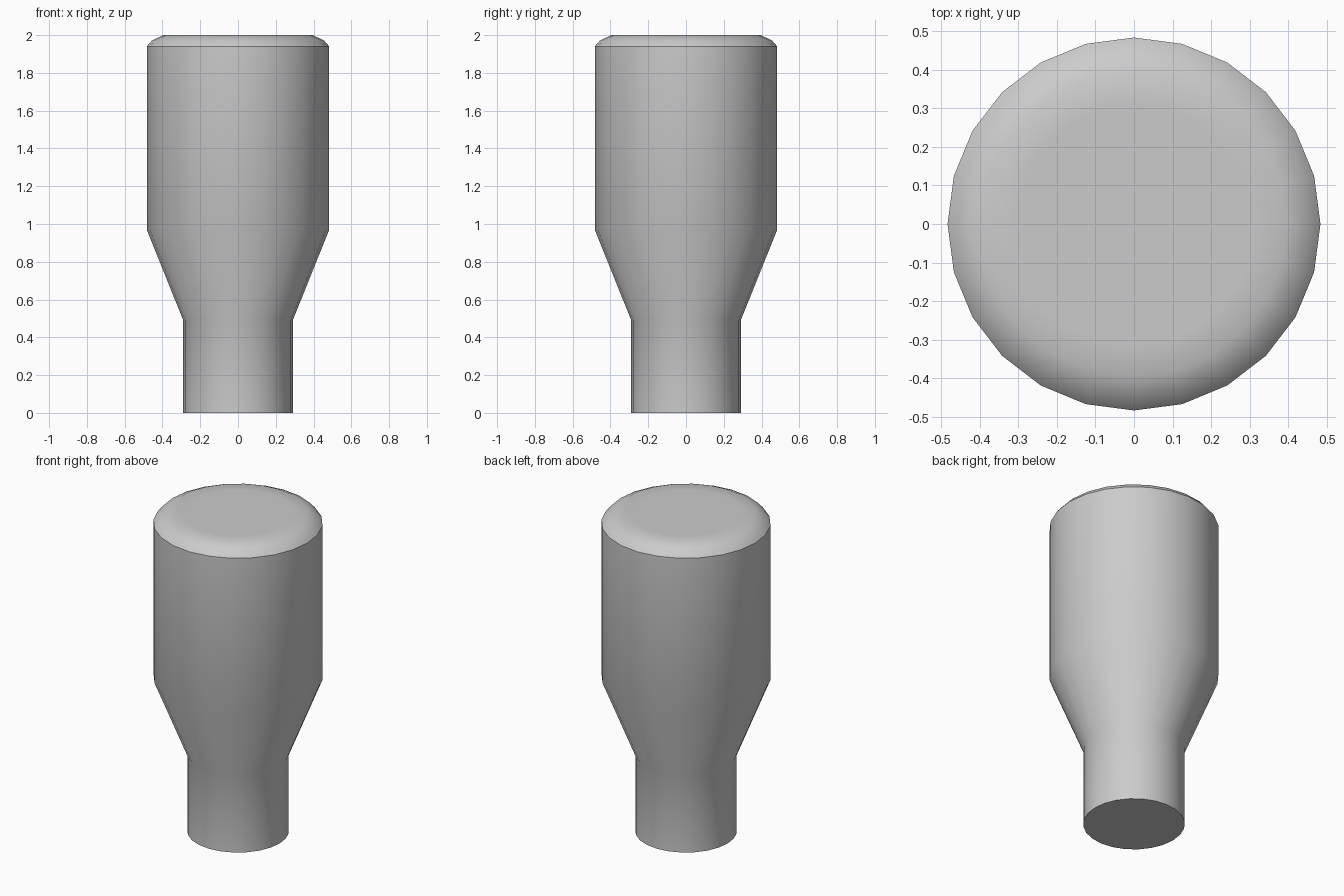
import bpy, bmesh, math

if "Cube" in bpy.data.objects:
    bpy.data.objects.remove(bpy.data.objects["Cube"])

SIDES = 24

# Outer profile from base to top: (radius, height)
PROFILE = [(0.29, 0.0), (0.29, 0.49), (0.483, 0.97), (0.483, 1.94),
           (0.455, 1.972), (0.395, 2.0), (0.31, 2.0)]
SHARP_RINGS = {0, 3, 6}   # base edge, shoulder seam, top cap edge

bm = bmesh.new()
rings = []
for r, z in PROFILE:
    rings.append([bm.verts.new((r * math.cos(i * math.tau / SIDES),
                                r * math.sin(i * math.tau / SIDES), z))
                  for i in range(SIDES)])

# Side walls, smooth shaded
for lo, hi in zip(rings, rings[1:]):
    for i in range(SIDES):
        j = (i + 1) % SIDES
        bm.faces.new((lo[i], lo[j], hi[j], hi[i])).smooth = True

# Flat end caps
bm.faces.new(rings[0][::-1])
bm.faces.new(rings[-1])

# Crisp seams
for k in SHARP_RINGS:
    for i in range(SIDES):
        bm.edges.get((rings[k][i], rings[k][(i + 1) % SIDES])).smooth = False

mesh = bpy.data.meshes.new("tapered_handle")
bm.to_mesh(mesh)
bm.free()
bpy.context.collection.objects.link(bpy.data.objects.new("tapered_handle", mesh))
